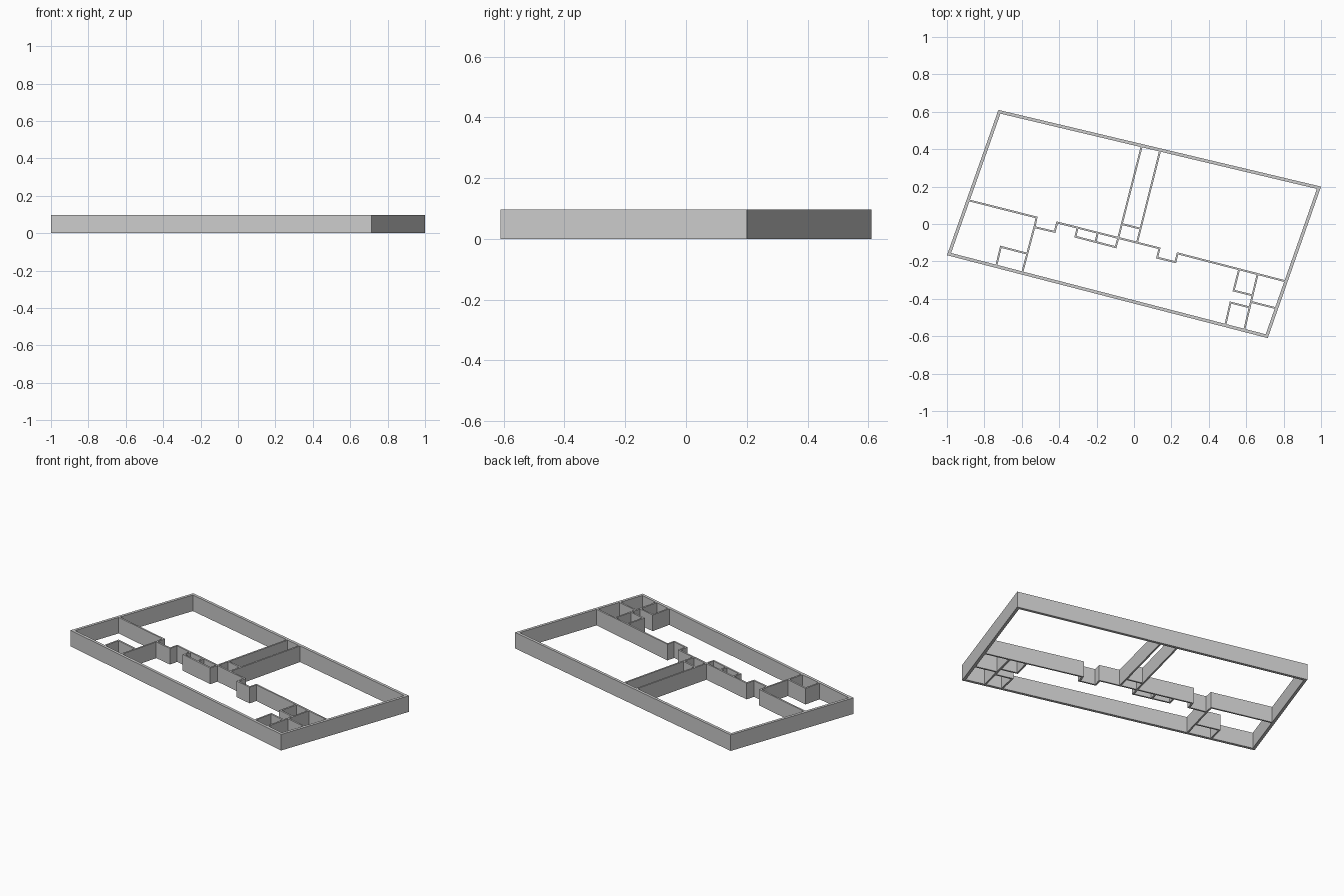
import bpy, bmesh
from mathutils import Vector

if "Cube" in bpy.data.objects:
    bpy.data.objects.remove(bpy.data.objects["Cube"])

HEIGHT = 0.097
OUTER_T = 0.017
INNER_T = 0.010


def offset_path(pts, d, closed):
    """Mitred offset of a polyline; positive d is to the left of travel."""
    n, out = len(pts), []
    for i, p in enumerate(pts):
        dirs = []
        if closed or i > 0:
            dirs.append((p - pts[i - 1]).normalized())
        if closed or i < n - 1:
            dirs.append((pts[(i + 1) % n] - p).normalized())
        normals = [Vector((-v.y, v.x)) for v in dirs]
        m = (normals[0] + normals[-1]).normalized()
        out.append(p + m * d / m.dot(normals[0]))
    return out


def wall(name, path, left=INNER_T / 2, right=-INNER_T / 2, closed=False):
    """Upright solid wall of constant thickness following a plan polyline."""
    pts = [Vector(p) for p in path]
    sides = (offset_path(pts, left, closed), offset_path(pts, right, closed))
    bm = bmesh.new()
    rows = [[[bm.verts.new((p.x, p.y, z)) for p in side] for side in sides]
            for z in (0, HEIGHT)]
    (bl, br), (tl, tr) = rows
    n = len(pts)
    for i in range(n if closed else n - 1):
        j = (i + 1) % n
        for a, b in ((bl, br), (br, tr), (tr, tl), (tl, bl)):
            bm.faces.new((a[i], a[j], b[j], b[i]))
    if not closed:
        for i in (0, -1):
            bm.faces.new((bl[i], br[i], tr[i], tl[i]))
    bmesh.ops.recalc_face_normals(bm, faces=bm.faces)
    mesh = bpy.data.meshes.new(name)
    bm.to_mesh(mesh)
    bm.free()
    bpy.context.collection.objects.link(bpy.data.objects.new(name, mesh))


# Thick perimeter wall, counter-clockwise, thickness inward
wall("outer_wall", [(-1, -0.167), (0.715, -0.61), (1, 0.2), (-0.725, 0.61)],
     left=OUTER_T, right=0, closed=True)

# Thin partitions
partitions = {
    # Long stepped walls crossing the plan
    "left_stepped_wall": [(-0.882, 0.126), (-0.523, 0.039), (-0.533, -0.018),
                          (-0.424, -0.044)][:2] + [(-0.535, -0.01)],
    "main_stepped_wall": [(-0.532, -0.017), (-0.424, -0.042), (-0.411, 0.008),
                          (0.136, -0.130), (0.124, -0.180), (0.221, -0.204),
                          (0.233, -0.157), (0.813, -0.307)],
    "left_room_wall": [(-0.532, -0.013), (-0.598, -0.262)],
    # Left corner closet
    "left_closet": [(-0.737, -0.226), (-0.712, -0.122), (-0.573, -0.158)],
    # Central niche
    "niche": [(-0.302, -0.020), (-0.313, -0.068), (-0.098, -0.124),
              (-0.084, -0.074)],
    "niche_divider": [(-0.194, -0.047), (-0.206, -0.096)],
    # Corridor to the back wall
    "corridor_left": [(0.043, 0.423), (-0.084, -0.074)],
    "corridor_right": [(0.141, 0.398), (0.016, -0.100)],
    "corridor_cross": [(-0.065, 0.0), (0.035, -0.025)],
    # Right corner rooms
    "right_closet": [(0.562, -0.242), (0.533, -0.356), (0.633, -0.381)],
    "right_room_wall": [(0.661, -0.268), (0.589, -0.568)],
    "right_cross": [(0.624, -0.416), (0.766, -0.452)],
    "front_closet": [(0.488, -0.542), (0.516, -0.420), (0.615, -0.445)],
}
partitions["left_stepped_wall"] = [(-0.882, 0.126), (-0.521, 0.035),
                                   (-0.532, -0.017)]
for name, path in partitions.items():
    wall(name, path)
